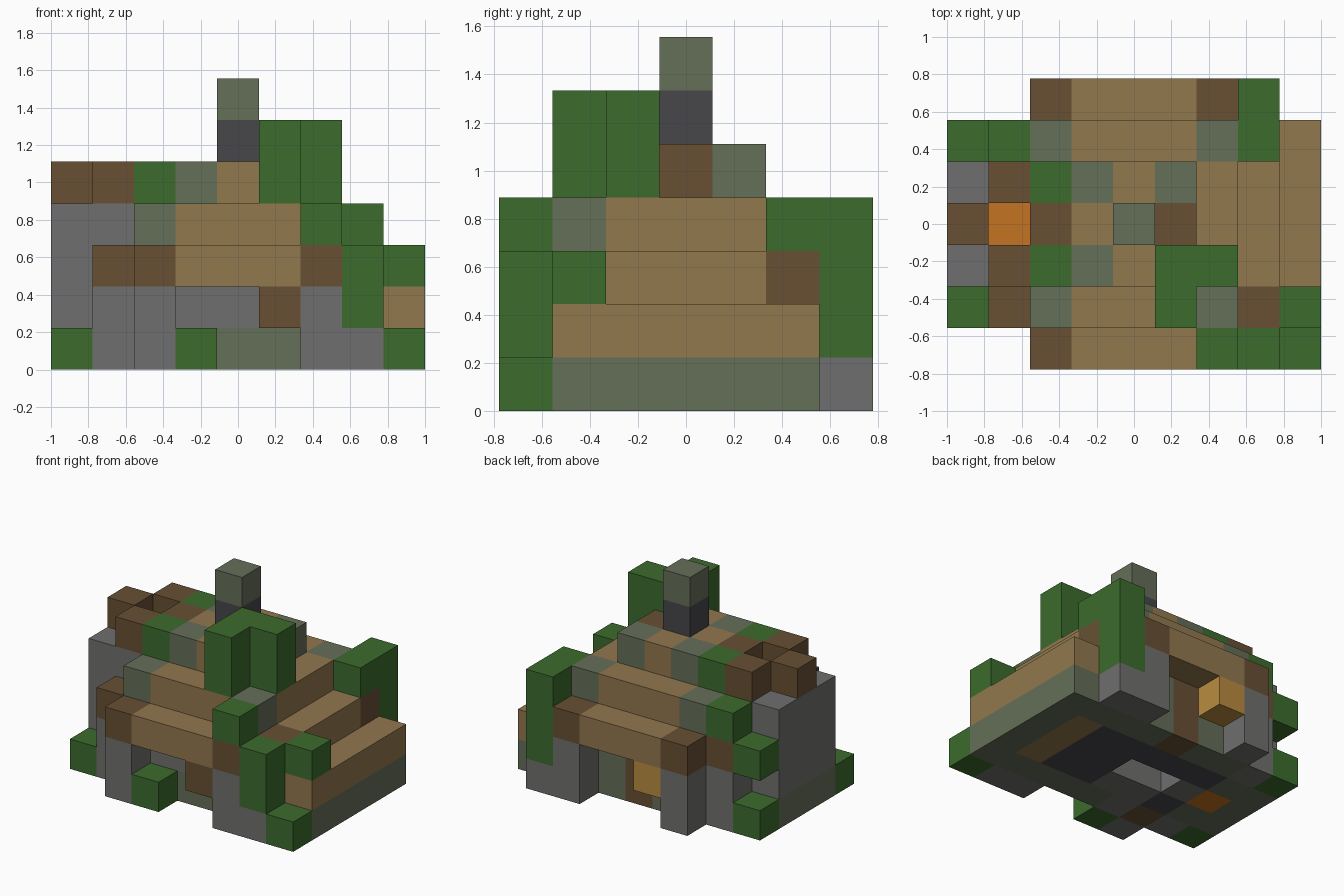
import bpy
import bmesh
from itertools import product
from mathutils import Vector

cube = bpy.data.objects.get("Cube")
if cube:
    bpy.data.objects.remove(cube, do_unlink=True)

UNIT = 2 / 9
ORIGIN = Vector((-1, -3.5 * UNIT, 0))
PALETTE = {
    "leaf_green": "3c6b2d", "plank_tan": "92784e", "log_brown": "685034",
    "stone_grey": "706f6e", "mossy_stone": "656e58", "dark_slate": "47464a",
    "fire_orange": "c37321", "lantern_yellow": "b98c41",
}
cells = {}


def linear(code):
    vals = [int(code[k:k + 2], 16) / 255 for k in range(0, 6, 2)]
    return [v / 12.92 if v < 0.04 else ((v + 0.055) / 1.055) ** 2.4 for v in vals] + [1]


def make_material(name, code):
    mat = bpy.data.materials.new(name)
    mat.use_nodes = True
    mat.diffuse_color = linear(code)
    bsdf = next(n for n in mat.node_tree.nodes if n.type == "BSDF_PRINCIPLED")
    bsdf.inputs["Base Color"].default_value = linear(code)
    bsdf.inputs["Roughness"].default_value = 0.9
    return mat


def span(r):
    return range(r, r + 1) if isinstance(r, int) else range(r[0], r[1] + 1)


def fill(part, colour, x, y, z):
    """Fill a block range (inclusive); later fills replace earlier ones."""
    for c in product(span(x), span(y), span(z)):
        cells[c] = (part, colour)


def carve(x, y, z):
    for c in product(span(x), span(y), span(z)):
        cells.pop(c, None)


GREEN, TAN, BROWN, GREY, MOSS, SLATE, FIRE, LAMP = PALETTE

# Foundation slab and floor
fill("foundation", MOSS, (0, 8), (1, 5), 0)
fill("foundation", SLATE, (2, 6), (2, 4), 0)
fill("foundation", TAN, 7, (2, 4), 0)
fill("foundation", GREY, (3, 4), 2, 0)
fill("foundation", GREY, 2, 3, 0)
carve((3, 4), 3, 0)

# House walls around a hollow room
fill("walls", GREY, (1, 7), (1, 5), 1)
fill("walls", GREY, 2, (1, 5), (2, 3))
fill("walls", GREY, 3, 1, 0)
fill("walls", BROWN, 2, 1, 0)
carve((3, 6), (2, 4), 1)
fill("walls", MOSS, 3, 5, (0, 1))
fill("walls", MOSS, 5, 5, (0, 1))
fill("door", BROWN, 4, 5, (0, 1))

# Stepped roof, front and back slopes alike
for eave, step in ((0, 1), (6, 5)):
    fill("roof", TAN, (3, 5), eave, 2)
    fill("roof", TAN, (2, 6), step, (2, 3))
    for x in (2, 6):
        fill("roof", BROWN, x, eave, 2)
        fill("roof", MOSS, x, step, 3)
        fill("corner_posts", GREY, x, eave, (0, 1))
    fill("roof", BROWN, 7, step, 2)
    fill("roof", BROWN, 1, step, 2)
    fill("walls", GREY, 1, step, 0)

# Side roof steps and ridge
fill("roof", TAN, 8, (1, 5), 1)
fill("roof", TAN, 7, (2, 4), 2)
fill("roof", TAN, 6, (2, 4), 3)
for y in (2, 4):
    fill("ridge", GREEN, 2, y, 4)
    fill("ridge", MOSS, 3, y, 4)
    fill("ridge", TAN, 4, y, 4)
    fill("ridge", MOSS, 5, y, 4)
fill("ridge", TAN, (3, 4), 3, 4)
for x in (2, 5):
    fill("ridge", BROWN, x, 3, 4)

# Fireplace shaft on the side, open at the top
fill("fireplace", GREY, (0, 1), (2, 4), (1, 3))
fill("fireplace", BROWN, 0, 3, 4)
for y in (2, 4):
    fill("fireplace", BROWN, 1, y, 4)
carve(1, 3, (1, 4))
fill("fire", FIRE, 1, 3, 0)

# Chimney on the ridge
fill("chimney", SLATE, 4, 3, 5)
fill("chimney", MOSS, 4, 3, 6)

# Hanging lantern and window box under the eaves
fill("lantern", LAMP, 3, 6, 1)
fill("window_box", BROWN, 5, 0, 1)

# Ground bushes and climbing leaves
for x, y in ((0, 1), (0, 5), (3, 0), (8, 0)):
    fill("bushes", GREEN, x, y, 0)
fill("leaves", GREEN, 7, 0, (1, 2))
fill("leaves", GREEN, 7, 6, (1, 3))
fill("leaves", GREEN, 7, 5, 3)
fill("leaves", GREEN, 6, 0, 3)
fill("leaves", GREEN, 8, 1, 2)
fill("leaves", GREEN, 0, 5, 2)
fill("leaves", GREEN, 1, 5, 3)
fill("leaves", GREEN, 5, (1, 2), (4, 5))
fill("leaves", GREEN, 6, 2, (4, 5))
for y in (0, 6):
    fill("leaf_bases", GREY, 7, y, 0)

# Turn each part into a mesh of its exposed block faces
materials = {n: make_material(n, c) for n, c in PALETTE.items()}
for part in sorted({p for p, _ in cells.values()}):
    own = {c: col for c, (p, col) in cells.items() if p == part}
    colours = sorted(set(own.values()))
    bm = bmesh.new()
    for cell, colour in own.items():
        for axis, side in product(range(3), (0, 1)):
            near = list(cell)
            near[axis] += 2 * side - 1
            if tuple(near) in cells:
                continue
            u, v = Vector(), Vector()
            u[(axis + 1) % 3] = v[(axis + 2) % 3] = 1
            base = Vector(cell)
            base[axis] += side
            loop = [base, base + u, base + u + v, base + v]
            if not side:
                loop.reverse()
            face = bm.faces.new([bm.verts.new(ORIGIN + p * UNIT) for p in loop])
            face.material_index = colours.index(colour)
    bmesh.ops.remove_doubles(bm, verts=bm.verts, dist=UNIT / 100)
    mesh = bpy.data.meshes.new(part)
    bm.to_mesh(mesh)
    bm.free()
    for colour in colours:
        mesh.materials.append(materials[colour])
    bpy.context.collection.objects.link(bpy.data.objects.new(part, mesh))
